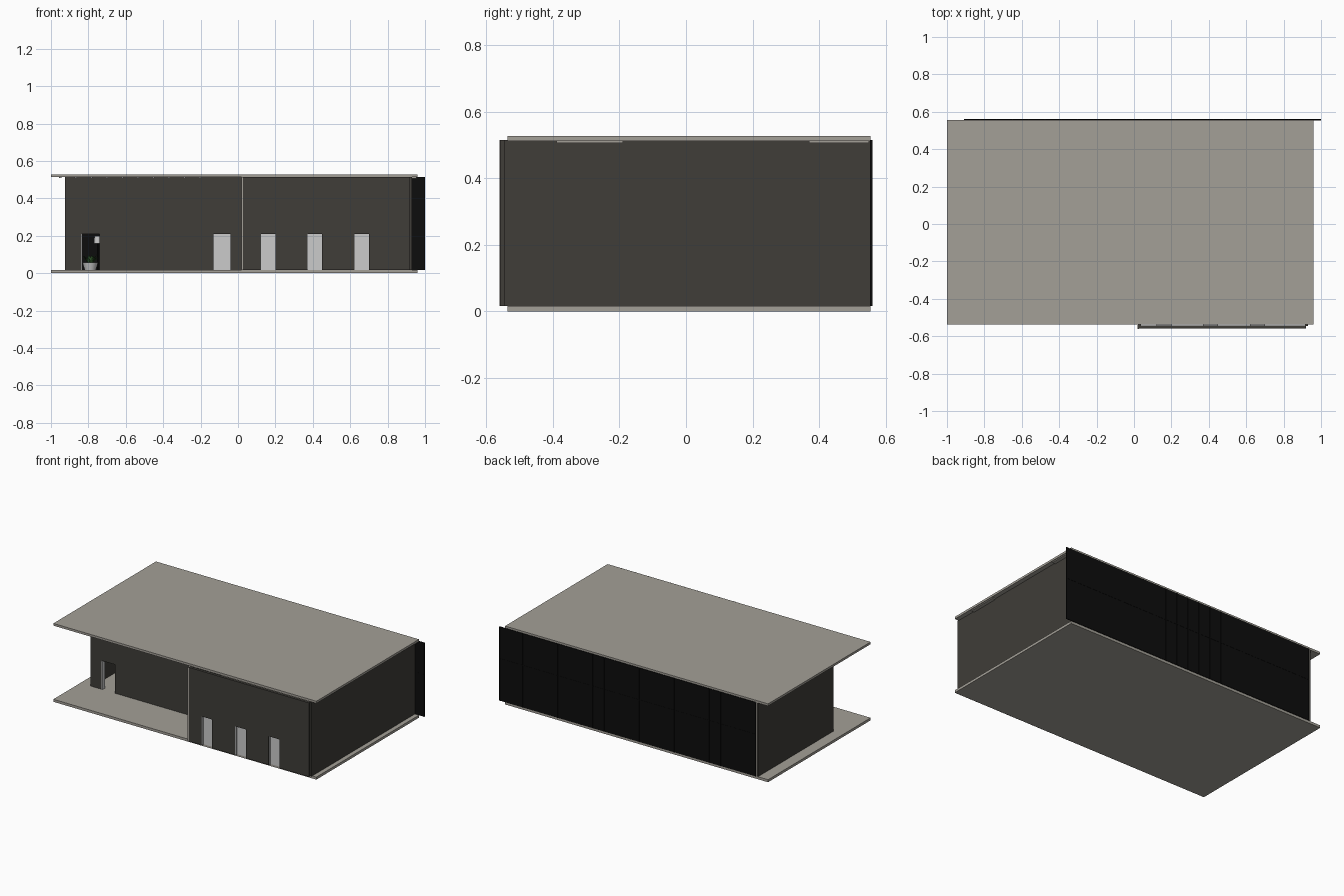
import bpy, bmesh, math, random
from mathutils import Vector, Matrix

if "Cube" in bpy.data.objects:
    bpy.data.objects.remove(bpy.data.objects["Cube"])

random.seed(3)
FLOOR, CEIL, DOOR_TOP = 0.017, 0.515, 0.21


def material(name, r, g, b):
    m = bpy.data.materials.new(name)
    m.diffuse_color = (r, g, b, 1)
    m.use_nodes = True
    m.node_tree.nodes["Principled BSDF"].inputs["Base Color"].default_value = m.diffuse_color
    return m


STONE = material("stone", 0.37, 0.35, 0.31)
WALL = material("dark_wall", 0.05, 0.047, 0.040)
BLACK = material("black_panel", 0.004, 0.004, 0.004)
LEAF = material("leaf", 0.04, 0.13, 0.03)


def finish(name, bm, mat=None):
    bmesh.ops.recalc_face_normals(bm, faces=bm.faces)
    me = bpy.data.meshes.new(name)
    bm.to_mesh(me)
    bm.free()
    ob = bpy.data.objects.new(name, me)
    bpy.context.collection.objects.link(ob)
    if mat:
        me.materials.append(mat)
    return ob


def box(name, x, y, z, mat=None):
    bm = bmesh.new()
    bmesh.ops.create_cube(bm, size=1)
    for v in bm.verts:
        v.co = [r[0] + (c + 0.5) * (r[1] - r[0]) for c, r in zip(v.co, (x, y, z))]
    return finish(name, bm, mat)


def wall_with_doors(name, x, y, doors):
    # wall outline with door notches, extruded through its thickness
    pts = [(x[0], CEIL), (x[0], FLOOR)]
    for a, b in doors:
        pts += [(a, FLOOR), (a, DOOR_TOP), (b, DOOR_TOP), (b, FLOOR)]
    pts += [(x[1], FLOOR), (x[1], CEIL)]
    bm = bmesh.new()
    face = bm.faces.new([bm.verts.new((px, y[0], pz)) for px, pz in pts])
    ext = bmesh.ops.extrude_face_region(bm, geom=[face], use_keep_orig=True)
    vs = [e for e in ext["geom"] if isinstance(e, bmesh.types.BMVert)]
    bmesh.ops.translate(bm, verts=vs, vec=(0, y[1] - y[0], 0))
    return finish(name, bm, WALL)


def cone(name, r1, r2, h, at, mat=None, sides=20):
    bm = bmesh.new()
    bmesh.ops.create_cone(bm, cap_ends=True, segments=sides, radius1=r1, radius2=r2,
                          depth=h, matrix=Matrix.Translation(at))
    ob = finish(name, bm, mat)
    for p in ob.data.polygons:
        p.use_smooth = len(p.vertices) == 4
    return ob


# floor and roof slabs
for name, z in (("floor_slab", (0, 0.017)), ("roof_slab", (0.513, 0.528))):
    box(name, (-1, 0.96), (-0.537, 0.555), z, STONE)

# outer walls
box("right_wall", (0.915, 0.93), (-0.546, 0.553), (FLOOR, CEIL), WALL)
box("left_wall", (-0.925, -0.91), (-0.25, 0.553), (FLOOR, CEIL), WALL)
box("return_wall", (0.022, 0.037), (-0.545, -0.235), (FLOOR, CEIL), WALL)
front_doors = [(0.12, 0.20), (0.37, 0.45), (0.62, 0.70)]
wall_with_doors("front_wall", (0.022, 0.92), (-0.56, -0.542), front_doors)
wall_with_doors("recessed_wall", (-0.91, 0.022), (-0.25, -0.235),
                [(-0.84, -0.74), (-0.13, -0.04)])

# pale doors set back in their openings
for a, b in front_doors:
    box("front_door", (a, b), (-0.543, -0.534), (FLOOR, DOOR_TOP))
    box("front_door_jamb", (a, a + 0.004), (-0.558, -0.543), (FLOOR, DOOR_TOP))
box("recessed_door", (-0.13, -0.04), (-0.237, -0.228), (FLOOR, DOOR_TOP))
box("open_doorway_jamb", (-0.84, -0.834), (-0.252, -0.225), (FLOOR, DOOR_TOP))

# pale corner trims
box("return_wall_trim", (0.018, 0.026), (-0.561, -0.54), (FLOOR, CEIL), STONE)
box("back_corner_trim", (-0.918, -0.908), (0.55, 0.557), (FLOOR, CEIL), STONE)

# row of black back panels, each with slim upright and a middle rail
COUNT, START, END = 22, -0.91, 1.0
step = (END - START) / COUNT
box("back_panel", (START, END), (0.554, 0.559), (FLOOR, CEIL), BLACK)
for i in range(COUNT + 1):
    x = min(max(START + i * step, START + 0.002), END - 0.002)
    box("back_upright", (x - 0.002, x + 0.002), (0.553, 0.561), (FLOOR, CEIL), BLACK)
box("back_rail", (START, END), (0.5535, 0.5605), (0.298, 0.302), BLACK)

# soffit strips under the right overhang
for y in ((-0.39, -0.19), (0.37, 0.55)):
    box("soffit_strip", (0.931, 0.955), y, (0.506, 0.514), STONE)

# small downlights under the porch roof
for i in range(10):
    cone("downlight", 0.006, 0.006, 0.005, (-0.95 + i * 0.083, -0.40, 0.511), sides=12)

# potted plant and lamp seen through the open doorway
cone("plant_pot", 0.03, 0.042, 0.04, (-0.79, 0.2, FLOOR + 0.02))
bm = bmesh.new()
for i in range(26):
    a = random.uniform(0, math.tau)
    d = Vector((math.cos(a), math.sin(a), 0))
    base = Vector((-0.79, 0.2, FLOOR + 0.035)) + d * 0.01
    tip = base + d * random.uniform(0.01, 0.035) + Vector((0, 0, random.uniform(0.02, 0.05)))
    side = Vector((-d.y, d.x, 0)) * 0.006
    mid = (base + tip) / 2 + Vector((0, 0, 0.006))
    bm.faces.new([bm.verts.new(p) for p in (base, mid + side, tip, mid - side)])
finish("plant_leaves", bm, LEAF)
cone("lamp_pole", 0.003, 0.003, 0.15, (-0.75, 0.25, FLOOR + 0.075), BLACK, 8)
cone("lamp_shade", 0.02, 0.018, 0.04, (-0.75, 0.25, 0.18))
